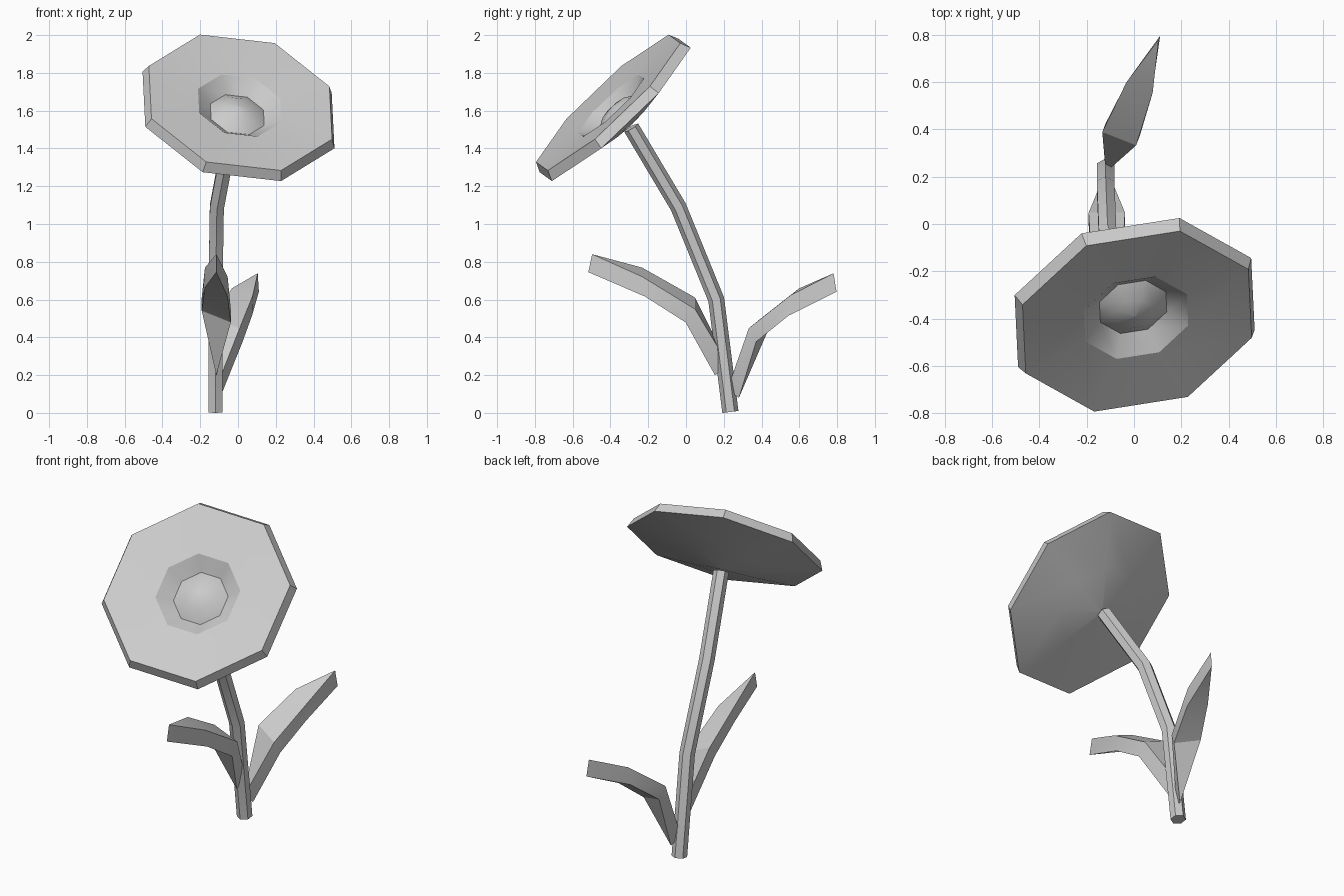
import bpy, bmesh, math
from mathutils import Vector

if "Cube" in bpy.data.objects:
    bpy.data.objects.remove(bpy.data.objects["Cube"])

grey = bpy.data.materials.new("plain grey")
grey.diffuse_color = (0.6, 0.6, 0.6, 1)
grey.use_nodes = True
grey.node_tree.nodes["Principled BSDF"].inputs["Base Color"].default_value = grey.diffuse_color


def finish(bm, name, angle=30):
    bmesh.ops.remove_doubles(bm, verts=bm.verts, dist=0.001)
    bmesh.ops.recalc_face_normals(bm, faces=bm.faces)
    me = bpy.data.meshes.new(name)
    bm.to_mesh(me)
    bm.free()
    me.materials.append(grey)
    ob = bpy.data.objects.new(name, me)
    bpy.context.collection.objects.link(ob)
    bpy.ops.object.select_all(action='DESELECT')
    ob.select_set(True)
    bpy.context.view_layer.objects.active = ob
    bpy.ops.object.shade_smooth_by_angle(angle=math.radians(angle))
    return ob


def loft(rings, name, angle=30):
    # joins rings of points; both ends are closed
    bm = bmesh.new()
    rows = [[bm.verts.new(p) for p in ring] for ring in rings]
    n = len(rows[0])
    for a, b in zip(rows, rows[1:]):
        for i in range(n):
            j = (i + 1) % n
            bm.faces.new((a[i], a[j], b[j], b[i]))
    bm.faces.new(rows[0])
    bm.faces.new(rows[-1])
    return finish(bm, name, angle)


def ring(centre, u, v, r, n, start=0.0):
    return [centre + r * (math.cos(start + math.tau * i / n) * u
                          + math.sin(start + math.tau * i / n) * v) for i in range(n)]


# flower head: tilted eight-sided dish with a domed middle and a shallow cone behind
centre = Vector((0.013, -0.412, 1.643))
normal = Vector((0.187, -0.676, 0.713)).normalized()
u = Vector((-0.215, 0.32, 0.36))
u = (u - normal * u.dot(normal)).normalized()
v = normal.cross(u)
profile = [(0.0015, 0.03), (0.085, 0.045), (0.155, 0.09), (0.24, 0.022), (0.527, 0.0),
           (0.552, 0.055), (0.25, 0.125), (0.0015, 0.175)]
loft([ring(centre - normal * d, u, v, r, 8) for r, d in profile], "flower_head")

# stem: bent six-sided tube
path = [Vector(p) for p in ((-0.12, 0.235, 0.005), (-0.12, 0.16, 0.6),
                            (-0.112, -0.04, 1.09), (-0.033, -0.29, 1.51))]
rings = []
for i, p in enumerate(path):
    t = (path[min(i + 1, 3)] - path[max(i - 1, 0)]).normalized()
    side = Vector((1, 0, 0))
    side = (side - t * side.dot(t)).normalized()
    rings.append(ring(p, side, t.cross(side), 0.043, 6, math.pi / 6))
loft(rings, "stem", 40)

# leaves: arched thick blades, pointed at both ends
# each station: lower distance, lower height, upper distance, upper height, half width
stations = [(0.0, 0.0, -0.08, 0.04, 0.0), (0.155, 0.31, 0.105, 0.38, 0.077),
            (0.37, 0.44, 0.385, 0.545, 0.06), (0.67, 0.545, 0.65, 0.64, 0.0)]


def leaf(name, origin, direction, reach, rise, roll):
    d = Vector((*direction, 0)).normalized()
    right = Vector((d.y, -d.x, 0))
    across = right + Vector((0, 0, roll))
    rows = []
    for sl, zl, su, zu, w in stations:
        low = Vector(origin) + d * sl * reach + Vector((0, 0, zl * rise))
        up = Vector(origin) + d * su * reach + Vector((0, 0, zu * rise))
        rows.append((low - across * w, low + across * w, up + across * w, up - across * w))
    # pointed ends collapse to single edges when doubles merge
    bm = bmesh.new()
    vs = [[bm.verts.new(p) for p in r] for r in rows]
    for a, b in zip(vs, vs[1:]):
        for i in range(4):
            j = (i + 1) % 4
            bm.faces.new((a[i], a[j], b[j], b[i]))
    finish(bm, name)


leaf("front_leaf", (-0.115, 0.153, 0.2), (0, -1), 1.0, 1.0, 0.4)
leaf("back_leaf", (-0.095, 0.28, 0.08), (0.37, 0.93), 0.83, 1.03, -0.3)
